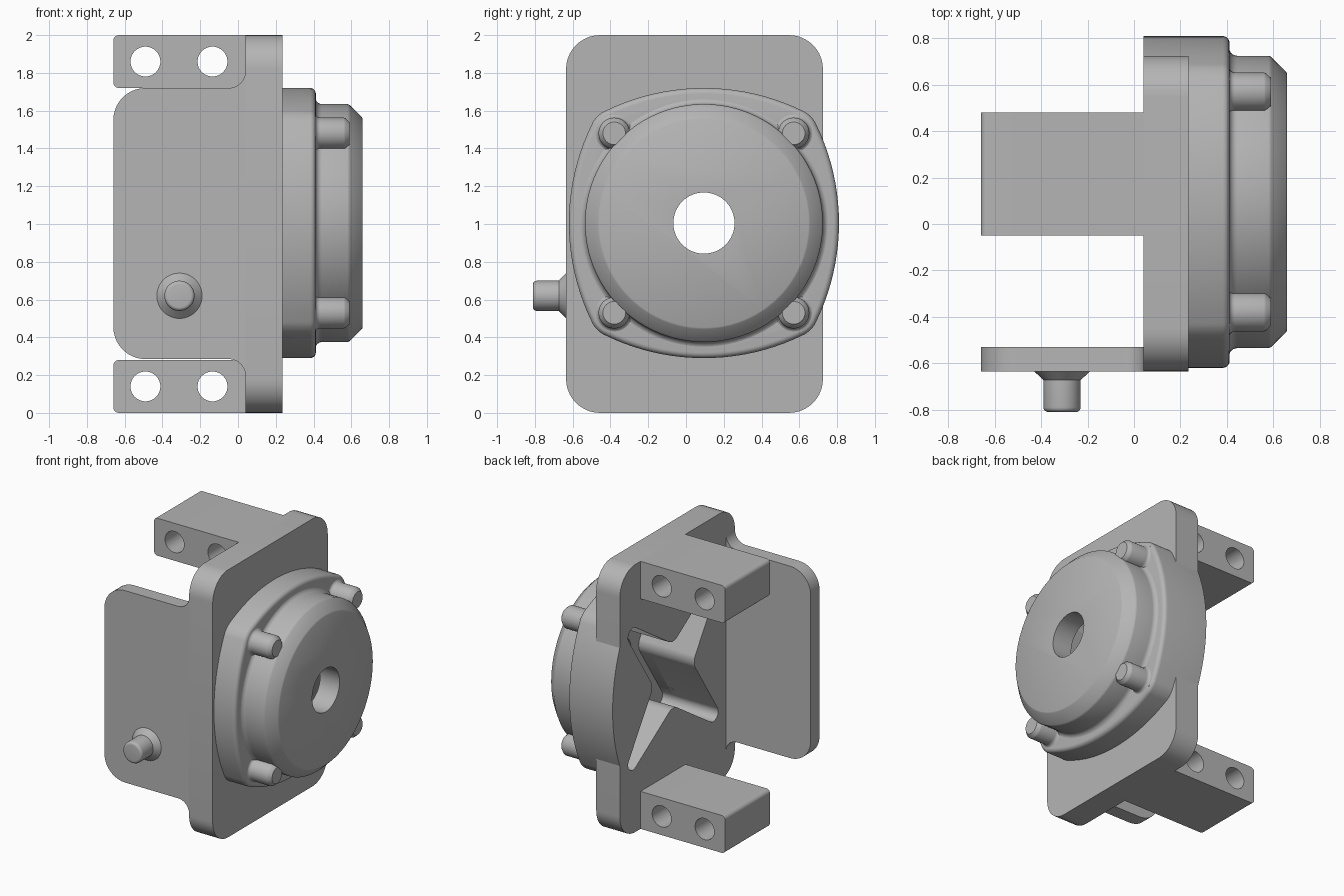
import bpy, bmesh
from math import cos, sin, radians, pi
from mathutils import Matrix, Vector

cube = bpy.data.objects.get("Cube")
if cube:
    bpy.data.objects.remove(cube, do_unlink=True)

CY, CZ = 0.095, 1.005      # axis of the round housing
BOLT = 0.475               # bolt offset from that axis

grey = bpy.data.materials.new("cast grey")
grey.use_nodes = True
grey.diffuse_color = (0.46, 0.46, 0.46, 1)
grey.node_tree.nodes["Principled BSDF"].inputs["Base Color"].default_value = (0.46, 0.46, 0.46, 1)


def arc(cu, cv, r, a0, a1, n=10):
    angles = [radians(a0 + (a1 - a0) * i / n) for i in range(n + 1)]
    return [(cu + r * cos(a), cv + r * sin(a)) for a in angles]


def rounded_rect(u0, u1, v0, v1, r_left, r_right):
    pts = []
    for u, v, su, sv, r, a in ((u1, v1, -1, -1, r_right, 0), (u0, v1, 1, -1, r_left, 90),
                               (u0, v0, 1, 1, r_left, 180), (u1, v0, -1, 1, r_right, 270)):
        pts += arc(u + su * r, v + sv * r, r, a, a + 90) if r else [(u, v)]
    return pts


def quarter_turns(pts):
    """Repeat one quarter of an outline around the housing axis."""
    out = []
    for k in range(4):
        c, s = round(cos(k * pi / 2)), round(sin(k * pi / 2))
        out += [(CY + u * c - v * s, CZ + u * s + v * c) for u, v in pts]
    return out


def finish(name, bm):
    bmesh.ops.recalc_face_normals(bm, faces=bm.faces)
    mesh = bpy.data.meshes.new(name)
    bm.to_mesh(mesh)
    bm.free()
    mesh.materials.append(grey)
    ob = bpy.data.objects.new(name, mesh)
    bpy.context.collection.objects.link(ob)
    return ob


def prism(name, pts, axis, lo, hi, bevel=0):
    """Extrude an outline along x (points are y, z) or y (points are x, z)."""
    bm = bmesh.new()
    place = (lambda t, u, v: (t, u, v)) if axis == "x" else (lambda t, u, v: (u, t, v))
    a, b = ([bm.verts.new(place(t, u, v)) for u, v in pts] for t in (lo, hi))
    bm.faces.new(a)
    top = bm.faces.new(b)
    for i in range(len(pts)):
        j = (i + 1) % len(pts)
        bm.faces.new((a[i], a[j], b[j], b[i]))
    bmesh.ops.recalc_face_normals(bm, faces=bm.faces)
    if bevel:
        bmesh.ops.bevel(bm, geom=list(top.edges), offset=bevel, segments=5,
                        profile=0.5, affect="EDGES")
    return finish(name, bm)


def lathe(name, profile, origin, direction, n=48):
    """Revolve (distance, radius) points around a direction."""
    bm = bmesh.new()
    rings = [[bm.verts.new((r * cos(2 * pi * i / n), r * sin(2 * pi * i / n), t))
              for i in range(n)] for t, r in profile]
    for a, b in zip(rings, rings[1:]):
        for i in range(n):
            j = (i + 1) % n
            bm.faces.new((a[i], a[j], b[j], b[i]))
    bm.faces.new(rings[0])
    bm.faces.new(rings[-1])
    turn = Vector((0, 0, 1)).rotation_difference(Vector(direction)).to_matrix().to_4x4()
    bm.transform(Matrix.Translation(origin) @ turn)
    return finish(name, bm)


def activate(ob):
    bpy.ops.object.select_all(action="DESELECT")
    ob.select_set(True)
    bpy.context.view_layer.objects.active = ob


def cut(ob, cutter):
    activate(ob)
    mod = ob.modifiers.new("cut", "BOOLEAN")
    mod.operation, mod.solver, mod.object = "DIFFERENCE", "EXACT", cutter
    bpy.ops.object.modifier_apply(modifier=mod.name)


# Mounting plate
plate = prism("mounting_plate", rounded_rect(-0.635, 0.725, 0, 2, 0.18, 0.18), "x", 0.04, 0.235)

# Four-sided housing with bulging sides and rounded corners
side = arc(-0.475, 0, 1.19, -26, 26, 20) + arc(0.453, 0.453, 0.158, 26, 64, 8)[1:-1]
housing = prism("housing", quarter_turns(side), "x", 0.04, 0.412, 0.03)

# Round cover with a filleted foot and a chamfered rim
foot = arc(0.445, 0.665, 0.035, 180, 270, 6)
cover = lathe("cover", [(0.36, 0.665)] + foot + [(0.58, 0.63), (0.588, 0.627), (0.594, 0.622),
              (0.655, 0.562), (0.66, 0.553)], (0, CY, CZ), (1, 0, 0), 96)

# Bolt bosses round the cover
bosses = []
for sy, side_name in ((-1, "front"), (1, "back")):
    for sz, level in ((-1, "lower"), (1, "upper")):
        profile = [(0.37, 0.108)] + arc(0.435, 0.108, 0.025, 180, 270, 5)
        profile += [(0.56, 0.083), (0.568, 0.08), (0.59, 0.06)]
        bosses.append(lathe(f"{side_name}_{level}_boss", profile,
                            (0, CY + sy * BOLT, CZ + sz * BOLT), (1, 0, 0), 32))

# Cross-shaped pocket in the back and the bore through the cover
star = arc(0.35, 0, 0.1, 205, 155, 8) + arc(BOLT, BOLT, 0.057, -25, 115, 10)
pocket = prism("pocket_cutter", quarter_turns(star), "x", -0.1, 0.5)
bore = lathe("bore_cutter", [(0.3, 0.162), (0.8, 0.162)], (0, CY, CZ), (1, 0, 0), 64)
for part in [plate, housing, cover] + bosses:
    cut(part, pocket)
cut(cover, bore)
cutters = [pocket, bore]

# Upper and lower lugs, each with two cross holes
for level, z0 in (("lower", 0), ("upper", 1.72)):
    lug = prism(level + "_lug", rounded_rect(-0.66, 0.1, z0, z0 + 0.28, 0.03, 0), "y", -0.05, 0.48)
    for x in (-0.49, -0.135):
        hole = lathe("hole_cutter", [(-0.3, 0.079), (0.8, 0.079)], (x, 0, z0 + 0.14), (0, 1, 0))
        cut(lug, hole)
        cutters.append(hole)

# Front side plate, blended into the mounting plate
upper = [(0.1, 1.81)] + arc(-0.05, 1.81, 0.09, 0, -90) + arc(-0.49, 1.55, 0.17, 90, 180)
lower = [(x, 2.005 - z) for x, z in reversed(upper)]
prism("side_plate", upper + lower, "y", -0.635, -0.53)

# Stub shaft with a conical collar
tip = arc(0.155, 0.06, 0.02, 90, 0, 5)
lathe("stub_shaft", [(-0.02, 0.12), (0, 0.12), (0.038, 0.08)] + tip,
      (-0.31, -0.635, 0.62), (0, -1, 0))

for cutter in cutters:
    bpy.data.objects.remove(cutter, do_unlink=True)
for ob in bpy.context.scene.objects:
    if ob.type == "MESH" and grey.name in ob.data.materials:
        activate(ob)
        bpy.ops.object.shade_smooth_by_angle(angle=radians(30))
